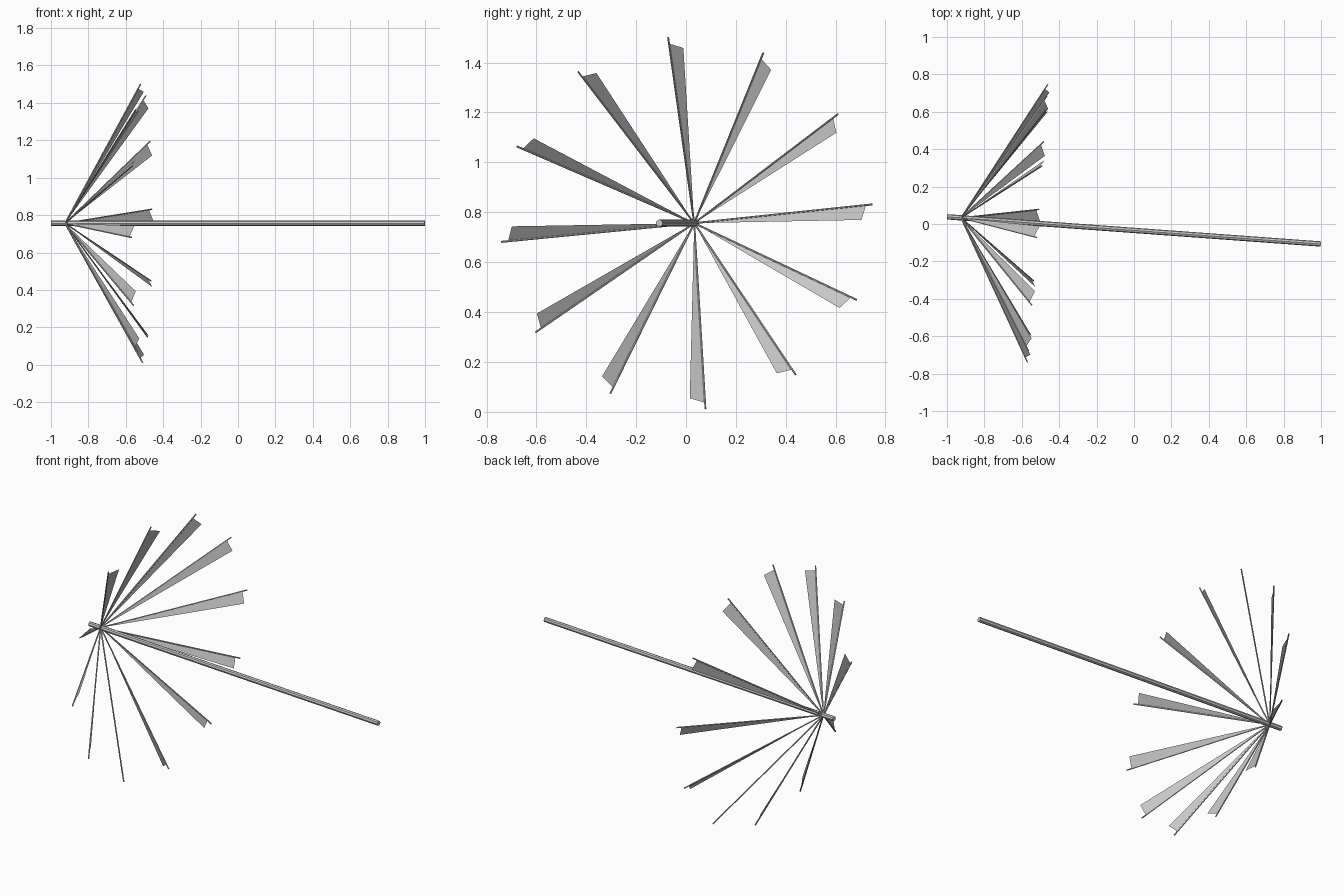
import bpy, bmesh, math
from mathutils import Vector

cube = bpy.data.objects.get("Cube")
if cube:
    bpy.data.objects.remove(cube, do_unlink=True)

# One plain grey for everything
grey = bpy.data.materials.new("plain_grey")
grey.use_nodes = True
colour = (0.58, 0.58, 0.58, 1)
grey.diffuse_color = colour
grey.node_tree.nodes["Principled BSDF"].inputs["Base Color"].default_value = colour

# Frame of the slightly turned shaft
AXIS = Vector((0.9974, -0.0725, 0)).normalized()
SIDE = Vector((-AXIS.y, AXIS.x, 0))
UP = Vector((0, 0, 1))
HUB = Vector((-0.925, 0.033, 0.756))
RIBS = 12
START = math.radians(5.75)


def at(along, radius, angle):
    """Point given by distance along the shaft, radius and angle around it."""
    return HUB + AXIS * along + (SIDE * math.cos(angle) + UP * math.sin(angle)) * radius


def add_rod(name, a, b, radius, sides):
    """Straight flat-sided rod from a to b."""
    d = b - a
    bpy.ops.mesh.primitive_cylinder_add(vertices=sides, radius=radius, depth=d.length,
                                        location=(a + b) / 2,
                                        rotation=d.to_track_quat('Z', 'Y').to_euler())
    ob = bpy.context.object
    ob.name = name
    ob.data.materials.append(grey)
    return ob


def add_panel(name, points):
    """Thin flat strip of canopy."""
    me = bpy.data.meshes.new(name)
    bm = bmesh.new()
    bm.faces.new([bm.verts.new(p) for p in points])
    bm.to_mesh(me)
    bm.free()
    me.materials.append(grey)
    ob = bpy.data.objects.new(name, me)
    bpy.context.collection.objects.link(ob)
    return ob


# Shaft, running past the hub to a short ferrule
add_rod("shaft", at(-0.0745, 0, 0), at(1.929, 0, 0), 0.0142, 8)

# Ribs, each with a narrow tapering canopy strip on its clockwise side
for i in range(RIBS):
    a = START + i * math.tau / RIBS
    add_rod(f"rib_{i + 1}", HUB.copy(), at(0.411, 0.749, a), 0.004, 6)
    add_panel(f"canopy_strip_{i + 1}",
              [HUB, at(0.397, 0.724, a), at(0.423, 0.703, a - math.radians(4.7))])
